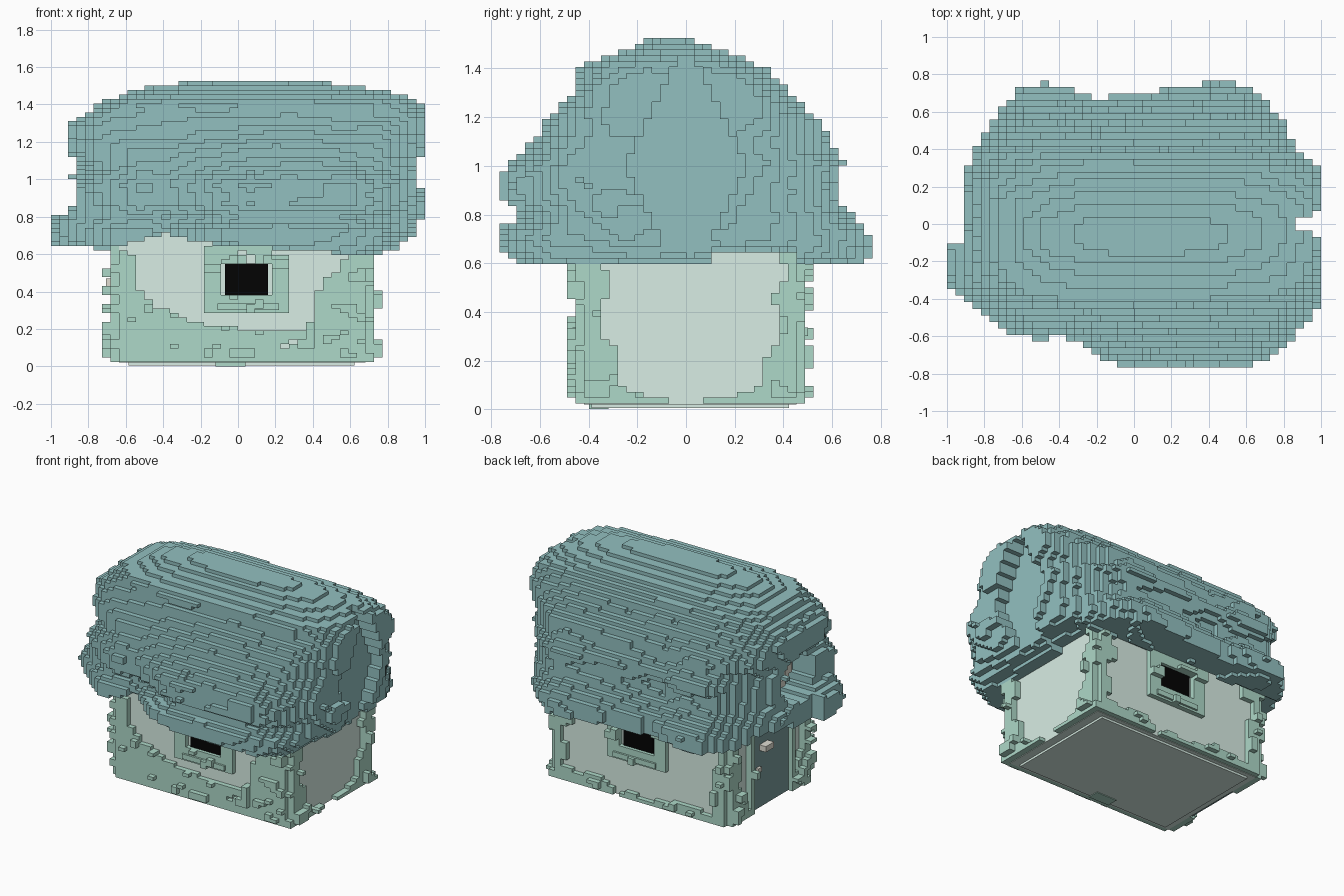
import bpy, bmesh
from mathutils import Vector, noise

if "Cube" in bpy.data.objects:
    bpy.data.objects.remove(bpy.data.objects["Cube"])

N = (44, 44, 64)                      # block grid
LO = (-1.0, -0.767, 0.0)
STEP = (2 / 44, 1.534 / 44, 1.525 / 64)


def material(name, rgb):
    m = bpy.data.materials.new(name)
    m.diffuse_color = (*rgb, 1)
    m.use_nodes = True
    m.node_tree.nodes["Principled BSDF"].inputs["Base Color"].default_value = m.diffuse_color
    return m


ROOF = material("thatch", (0.29, 0.53, 0.53))
PLASTER = material("plaster", (0.69, 0.85, 0.78))
STONE = material("stone", (0.42, 0.69, 0.58))
DOOR = material("door_wood", (0.20, 0.34, 0.34))
PALE = material("pale", (0.75, 0.73, 0.65))
BLACK = material("dark_glass", (0.001, 0.001, 0.001))


def finish(name, bm, mat):
    me = bpy.data.meshes.new(name)
    bm.to_mesh(me)
    bm.free()
    me.materials.append(mat)
    ob = bpy.data.objects.new(name, me)
    bpy.context.collection.objects.link(ob)
    return ob


def box(name, lo, hi, mat):
    bm = bmesh.new()
    bmesh.ops.create_cube(bm, size=1)
    for v in bm.verts:
        v.co = Vector([lo[i] if v.co[i] < 0 else hi[i] for i in range(3)])
    return finish(name, bm, mat)


def blocks(name, inside, mat):
    """Fill grid cells whose centre is inside and skin their outer faces."""
    full = set()
    for i in range(N[0]):
        for j in range(N[1]):
            for k in range(N[2]):
                if inside(*[LO[a] + (c + 0.5) * STEP[a] for a, c in enumerate((i, j, k))]):
                    full.add((i, j, k))
    bm, verts = bmesh.new(), {}

    def vert(p):
        if p not in verts:
            verts[p] = bm.verts.new([LO[a] + p[a] * STEP[a] for a in range(3)])
        return verts[p]

    for c in full:
        for a in range(3):
            for s in (0, 1):
                n = list(c)
                n[a] += 2 * s - 1
                if tuple(n) in full:
                    continue
                ring = []
                for u, w in ((0, 0), (1, 0), (1, 1), (0, 1)):
                    p = list(c)
                    p[a] += s
                    p[(a + 1) % 3] += u
                    p[(a + 2) % 3] += w
                    ring.append(vert(tuple(p)))
                bm.faces.new(ring if s else ring[::-1])
    return finish(name, bm, mat)


def curve(pts):
    """Piecewise linear function through points."""
    def f(t):
        if t <= pts[0][0]:
            return pts[0][1]
        for (a, b), (c, d) in zip(pts, pts[1:]):
            if t <= c:
                return b + (d - b) * (t - a) / (c - a)
        return pts[-1][1]
    return f


# Thatch outline: extents by height, eaves by length
front_z = curve([(.6, -.73), (.66, -.77), (.73, -.77), (.79, -.66), (.87, -.76), (.97, -.76), (1.13, -.6),
                 (1.25, -.5), (1.34, -.43), (1.41, -.43), (1.48, -.24), (1.525, -.14)])
back_z = curve([(.6, .75), (.65, .77), (.72, .77), (.84, .64), (.93, .62), (1.02, .65), (1.1, .57),
                (1.18, .55), (1.27, .45), (1.38, .35), (1.45, .22), (1.525, .02)])
left_z = curve([(.62, -.95), (.7, -1), (.78, -1), (.84, -.88), (1, -.87), (1.07, -.81), (1.16, -.9),
                (1.27, -.9), (1.35, -.82), (1.42, -.74), (1.5, -.48), (1.525, -.2)])
right_z = curve([(.6, .8), (.7, .92), (.8, .96), (1.1, .96), (1.16, 1), (1.36, 1),
                 (1.43, .95), (1.48, .75), (1.525, .42)])
eave_f = curve([(-1, -.44), (-.7, -.57), (-.5, -.62), (-.4, -.58), (-.1, -.72), (.05, -.77),
                (.63, -.77), (.8, -.72), (1, -.6)])
eave_b = curve([(-1, .35), (-.88, .47), (-.75, .6), (-.62, .74), (-.4, .74), (-.2, .67), (0, .7),
                (.3, .74), (.45, .77), (.6, .77), (.8, .65), (1, .38)])
bottom_x = curve([(-.9, .64), (-.6, .65), (-.4, .71), (-.2, .66), (.2, .64), (.5, .62), (.57, .59), (.9, .62)])


def in_roof(x, y, z):
    wob = noise.noise(Vector((x * 4, y * 4, 3)))
    low = bottom_x(x) + 0.02 * wob + (0.05 if 0.1 < y < 0.46 else 0)
    if y > 0.5:
        low = 0.61 + 0.02 * wob
    if z < low:
        return False
    # gable recesses under the ridge hood
    if x < -0.66 and ((y + 0.02) / 0.19) ** 2 + ((z - 0.95) / 0.16) ** 2 < 1:
        return False
    if x > 0.87 and abs(y) < 0.25 - 0.5 * abs(z - 1.0):
        return False
    w = min(1, max(0, (1.4 - z) / 0.5))
    yf = front_z(z) * (1 - w * (1 - eave_f(x) / -.77))
    yb = back_z(z) * (1 - w * (1 - eave_b(x) / .77))
    xl, xr = left_z(z), right_z(z)
    if y > -0.1 and z < 0.85:
        xl = max(xl, -0.9)
    bump = noise.noise(Vector((x * 2.5, y * 4, z * 6)))
    bump += 0.6 * noise.noise(Vector((x * 5, y * 9, z * 13)))
    s = 1.0 + 0.05 * bump
    u = (2 * x - xl - xr) / (xr - xl) / s
    v = (2 * y - yf - yb) / (yb - yf) / s
    n = 5 if z < 1.3 else 5 - 13 * (z - 1.3)
    return abs(u) ** n + abs(v) ** n < 1.0


blocks("thatched_roof", in_roof, ROOF)

# Plaster walls, aligned to the grid
X0, X1 = LO[0] + 8 * STEP[0], LO[0] + 37 * STEP[0]
Y0, Y1 = LO[1] + 10 * STEP[1], LO[1] + 35 * STEP[1]
box("plaster_walls", (X0, Y0, 0.02), (X1, Y1, 0.74), PLASTER)
WX, WZ = (-0.07, 0.16), (0.37, 0.55)   # window opening
stone_top = curve([(-.65, .66), (-.57, .62), (-.54, .4), (-.4, .3), (-.2, .23), (0, .2), (.3, .19),
                   (.41, .26), (.44, .45), (.56, .54), (.6, .66)])
side_top = curve([(0, .03), (.2, .05), (.27, .09), (.33, .24), (.35, .3), (.38, .66)])


def in_stone(x, y, z):
    dx, dy = max(X0 - x, x - X1), max(Y0 - y, y - Y1)
    if not 0.03 < z < 0.67 or (dx < 0 and dy < 0):
        return False
    depth = max(dx / STEP[0], dy / STEP[1])
    bump = noise.noise(Vector((x * 9, y * 9, z * 14)))
    if depth > (2 if bump > 0.27 and 0.05 < z < 0.6 else 1):
        return False
    rough = noise.noise(Vector((x * 7, y * 7, z * 7 + 5)))
    if dx > 0 and dy > 0:               # worn corners
        return depth < 1 and bump > 0.1
    if dy > 0:                          # front and back
        if WX[0] < x < WX[1] and WZ[0] < z < WZ[1]:
            return False
        frame = -0.17 < x < 0.27 and 0.29 < z < 0.64
        if y < 0:
            return (frame or z < stone_top(x) + 0.03 * rough) and bump > -0.5
        corner = max(-0.54 - x, x - 0.6) + 0.12 * rough > 0
        return frame or corner or z < 0.07 + 0.08 * rough
    if x < 0 and abs(y) < 0.2 and z < 0.6:   # doorway
        return False
    return (x < 0 and abs(y) < 0.26) or z < side_top(abs(y - 0.017) + 0.06 * rough)


blocks("corner_stones", in_stone, STONE)
box("floor_slab", (X0 + .05, Y0 + .03, 0.005), (X1 - .06, Y1 - .03, 0.03), PLASTER)
box("settled_stone", (-.12, Y0 + .02, 0), (.04, Y0 + .1, 0.03), STONE)

# Windows on front and back
for name, y in (("front_window", Y0), ("back_window", Y1)):
    box(name, (WX[0], y - .012, WZ[0]), (WX[1], y + .012, WZ[1]), BLACK)
    ys = sorted((y, y + (-1 if y < 0 else 1) * 1.4 * STEP[1]))
    box(name + "_sill", (-.11, ys[0], .30), (.22, ys[1], .335), STONE)

# Door with lantern, and round gable window on the left end
box("door", (X0 - .02, -.2, .03), (X0 + .02, .2, .6), DOOR)
box("door_lantern", (X0 - .07, .03, .43), (X0, .12, .47), PALE)
box("door_handle", (X0 - .04, .12, .29), (X0, .16, .32), PALE)


def in_gable_ring(x, y, z):
    r = ((y + 0.02) ** 2 + (z - 0.94) ** 2) ** 0.5
    return -0.73 < x < -0.65 and 0.06 < r < 0.11


blocks("gable_window_frame", in_gable_ring, PALE)
